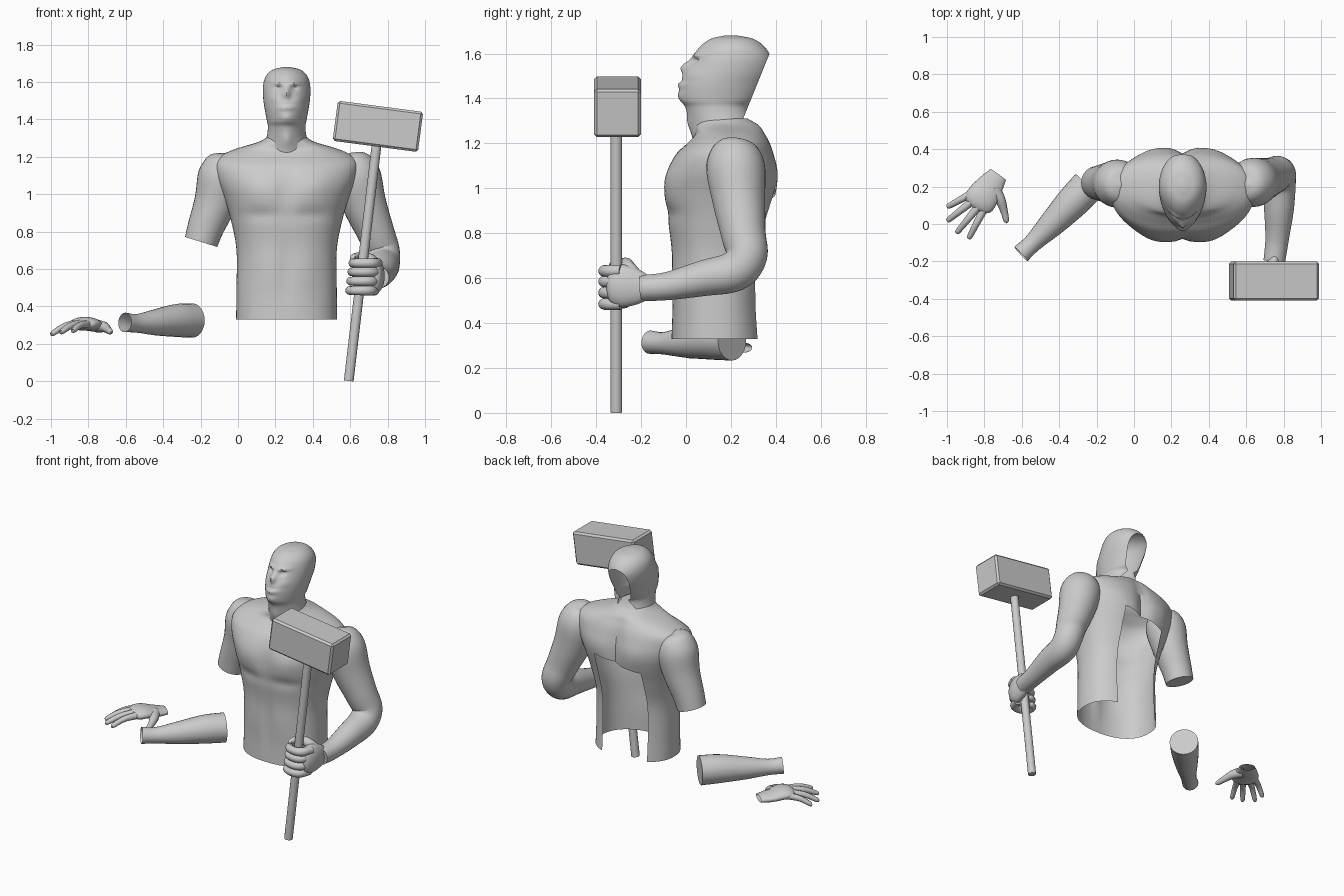
import bpy, bmesh, math
from mathutils import Vector, Matrix

if "Cube" in bpy.data.objects:
    bpy.data.objects.remove(bpy.data.objects["Cube"])

CX = 0.26  # centre line of the body


def smooth(keys, n):
    """Catmull-Rom interpolation of tuples."""
    k = [Vector(p) for p in keys]
    k = [k[0] * 2 - k[1]] + k + [k[-1] * 2 - k[-2]]
    out = []
    for i in range(1, len(k) - 2):
        a, b, c, d = k[i - 1:i + 3]
        for j in range(n):
            t = j / n
            out.append(0.5 * (2 * b + (c - a) * t + (2 * a - 5 * b + 4 * c - d) * t * t
                              + (3 * b - a - 3 * c + d) * t ** 3))
    return out + [k[-2]]


def skin(rings, caps):
    bm = bmesh.new()
    vs = [[bm.verts.new(p) for p in r] for r in rings]
    n = len(vs[0])
    for a, b in zip(vs, vs[1:]):
        for i in range(n):
            j = (i + 1) % n
            bm.faces.new((a[i], a[j], b[j], b[i]))
    if caps[0]:
        bm.faces.new(vs[0][::-1])
    if caps[1]:
        bm.faces.new(vs[-1])
    return bm


def finish(name, bm):
    bmesh.ops.recalc_face_normals(bm, faces=bm.faces)
    me = bpy.data.meshes.new(name)
    bm.to_mesh(me)
    bm.free()
    ob = bpy.data.objects.new(name, me)
    bpy.context.collection.objects.link(ob)
    return ob


def body(keys, n, caps, segs=72, power=1.0, egg=0.0):
    """Stack of level sections: (z, half width, front y, back y)."""
    rings = []
    for z, w, f, b in smooth(keys, n):
        ring = []
        for i in range(segs):
            a = 2 * math.pi * i / segs
            c, s = [math.copysign(abs(q) ** power, q) for q in (math.cos(a), math.sin(a))]
            c *= 1 - egg * max(0, -s) ** 2
            ring.append((CX + w * c, (f + b) / 2 + (b - f) / 2 * s, z))
        rings.append(ring)
    return skin(rings, caps)


def sculpt(bm, bumps, mid, front):
    """Push soft mirrored bumps (dx, z, rx, rz, amount) along y."""
    for v in bm.verts:
        if (v.co.y < mid) == front:
            dx = abs(v.co.x - CX)
            v.co.y += sum(h * math.exp(-((dx - x) / rx) ** 2 - ((v.co.z - z) / rz) ** 2)
                          for x, z, rx, rz, h in bumps)


def tube(name, keys, flat=1.0, up=(1, 0, 0), segs=24, n=5, caps=(True, True)):
    """Limb along (x, y, z, radius) points."""
    pts = smooth(keys, n)
    rings, nrm = [], Vector(up)
    for i, p in enumerate(pts):
        t = (pts[min(i + 1, len(pts) - 1)] - pts[max(i - 1, 0)]).to_3d().normalized()
        nrm = (nrm - t * nrm.dot(t)).normalized()
        bi = t.cross(nrm)
        rings.append([p.to_3d() + max(p[3], 0.002) * (nrm * flat * math.cos(a) + bi * math.sin(a))
                      for a in (2 * math.pi * k / segs for k in range(segs))])
    return finish(name, skin(rings, caps))


# Torso shell: open waist and open lower back
bm = body([(.33, .27, -.065, .34), (.5, .268, -.06, .33), (.7, .268, -.062, .335),
           (.85, .295, -.08, .37), (.97, .33, -.092, .4), (1.07, .37, -.08, .405),
           (1.15, .385, -.045, .39), (1.2, .36, .005, .375), (1.24, .28, .04, .355),
           (1.28, .15, .04, .33), (1.31, .1, .05, .28)], 6, (False, True), power=.88)
sculpt(bm, [(.15, 1.03, .1, .1, -.018), (0, 1.0, .03, .12, .014), (.13, .89, .1, .03, .01),
            (0, .6, .02, .2, .008), (.1, .6, .07, .12, -.008)], .15, True)
sculpt(bm, [(0, 1.05, .04, .2, -.03), (.16, 1.07, .1, .1, .012)], .15, False)
for co, no in (((.08, 0, 0), (1, 0, 0)), ((.4, 0, 0), (1, 0, 0)), ((.24, 0, .98), (-.2, 0, 1))):
    bmesh.ops.bisect_plane(bm, geom=bm.verts[:] + bm.edges[:] + bm.faces[:],
                           plane_co=co, plane_no=no)
gap = []
for f in bm.faces:
    c = f.calc_center_median()
    if .08 < c.x < .4 and c.y > .15 and c.z < .98 + .2 * (c.x - .24):
        gap.append(f)
bmesh.ops.delete(bm, geom=gap, context='FACES')
finish("torso", bm)

# Head and neck, with the back of the skull sliced off
bm = body([(1.22, .13, .03, .33), (1.3, .108, .015, .29), (1.36, .1, -.002, .28),
           (1.395, .106, -.025, .31), (1.46, .118, -.027, .345), (1.52, .126, -.002, .372),
           (1.58, .126, .028, .378), (1.63, .112, .062, .35), (1.665, .076, .11, .3),
           (1.68, .02, .17, .23)], 8, (False, True), segs=96, egg=.15)
sculpt(bm, [(0, 1.54, .018, .028, -.03), (.045, 1.592, .035, .012, -.012),
            (.042, 1.568, .02, .014, .018), (0, 1.462, .04, .014, -.01),
            (0, 1.478, .035, .006, .007), (0, 1.41, .035, .02, -.008),
            (.07, 1.51, .03, .025, -.008), (0, 1.29, .03, .04, -.01)], .12, True)
bmesh.ops.bisect_plane(bm, geom=bm.verts[:] + bm.edges[:] + bm.faces[:],
                       plane_co=(CX, .364, 1.58), plane_no=(0, .21, -.085), clear_outer=True)
finish("head", bm)

# Severed upper arm and the complete bent arm
tube("upper_arm_stump", [(-.07, .21, 1.22, .01), (-.075, .21, 1.19, .09), (-.085, .215, 1.1, .128),
                         (-.12, .22, .96, .114), (-.17, .22, .83, .098), (-.197, .22, .745, .09)], segs=32)
tube("holding_arm", [(.6, .21, 1.22, .01), (.61, .21, 1.19, .09), (.632, .22, 1.1, .13),
                     (.675, .235, .95, .118), (.735, .255, .8, .1), (.772, .27, .7, .092),
                     (.775, .215, .63, .09), (.775, .08, .6, .08), (.765, -.08, .565, .063),
                     (.75, -.2, .555, .058)], segs=32)

# Fist around the handle
tube("fist_palm", [(.757, -.17, .555, .055), (.745, -.22, .56, .08), (.735, -.28, .565, .095),
                   (.725, -.33, .565, .08), (.72, -.35, .565, .04)], flat=.5)
for i, z in enumerate((.485, .535, .585, .632)):
    s = .59 + .117 * z
    tube(f"gripping_finger_{i + 1}",
         [(s + .085, -.29, z, .026), (s + .06, -.35, z, .027), (s + .01, -.366, z, .025),
          (s - .042, -.345, z, .024), (s - .048, -.295, z, .022), (s - .015, -.268, z, .018),
          (s + .005, -.265, z, .005)], up=(0, 0, 1), segs=12, n=4)
tube("gripping_thumb", [(.74, -.22, .6, .035), (.715, -.255, .645, .032), (.67, -.265, .665, .026),
                        (.63, -.29, .665, .022), (.618, -.325, .66, .018), (.625, -.34, .66, .005)],
     up=(0, 0, 1), segs=12)

# Severed forearm lying at the side
tube("loose_forearm", [(-.245, .205, .325, .092), (-.33, .115, .325, .088), (-.44, .0, .315, .07),
                       (-.54, -.1, .31, .05), (-.605, -.16, .315, .052)],
     up=(0, 0, 1), caps=(True, False))

# Severed open hand
tube("loose_palm", [(-.725, .265, .29, .05), (-.765, .21, .295, .07), (-.81, .145, .308, .085),
                    (-.835, .105, .305, .08), (-.848, .085, .3, .05)],
     flat=.42, up=(0, 0, 1), caps=(False, True))
fingers = [((-.865, .165, .305), (-1.0, .09, .252)), ((-.86, .125, .31), (-1.0, .015, .252)),
           ((-.835, .09, .31), (-.95, -.05, .262)), ((-.805, .075, .305), (-.885, -.08, .27))]
for i, (a, b) in enumerate(fingers):
    a, b = Vector(a), Vector(b)
    m = a.lerp(b, .5) + Vector((0, 0, .012))
    tube(f"loose_finger_{i + 1}", [(*a, .022), (*m, .018), (*a.lerp(b, .93), .014), (*b, .004)],
         up=(0, 0, 1), segs=12)
tube("loose_thumb", [(-.75, .19, .295, .035), (-.715, .13, .29, .028), (-.695, .07, .275, .02),
                     (-.683, .02, .265, .015), (-.68, .005, .262, .004)], up=(0, 0, 1), segs=12)

# Hammer: round handle and bevelled block
tube("hammer_handle", [(.592, -.31, .002, .026), (.745, -.31, 1.3, .026)], n=1)
bm = bmesh.new()
bmesh.ops.create_cube(bm, size=1, matrix=Matrix.Translation((.748, -.305, 1.363))
                      @ Matrix.Rotation(math.radians(7.5), 4, 'Y')
                      @ Matrix.Diagonal((.46, .208, .216, 1)))
bmesh.ops.bevel(bm, geom=bm.edges[:], offset=.012, segments=1, affect='EDGES')
finish("hammer_block", bm)

# Smooth skin, crisp cuts
block = bpy.data.objects["hammer_block"]
for ob in bpy.context.collection.objects:
    ob.select_set(ob != block)
bpy.context.view_layer.objects.active = bpy.data.objects["torso"]
bpy.ops.object.shade_smooth_by_angle(angle=math.radians(40))
